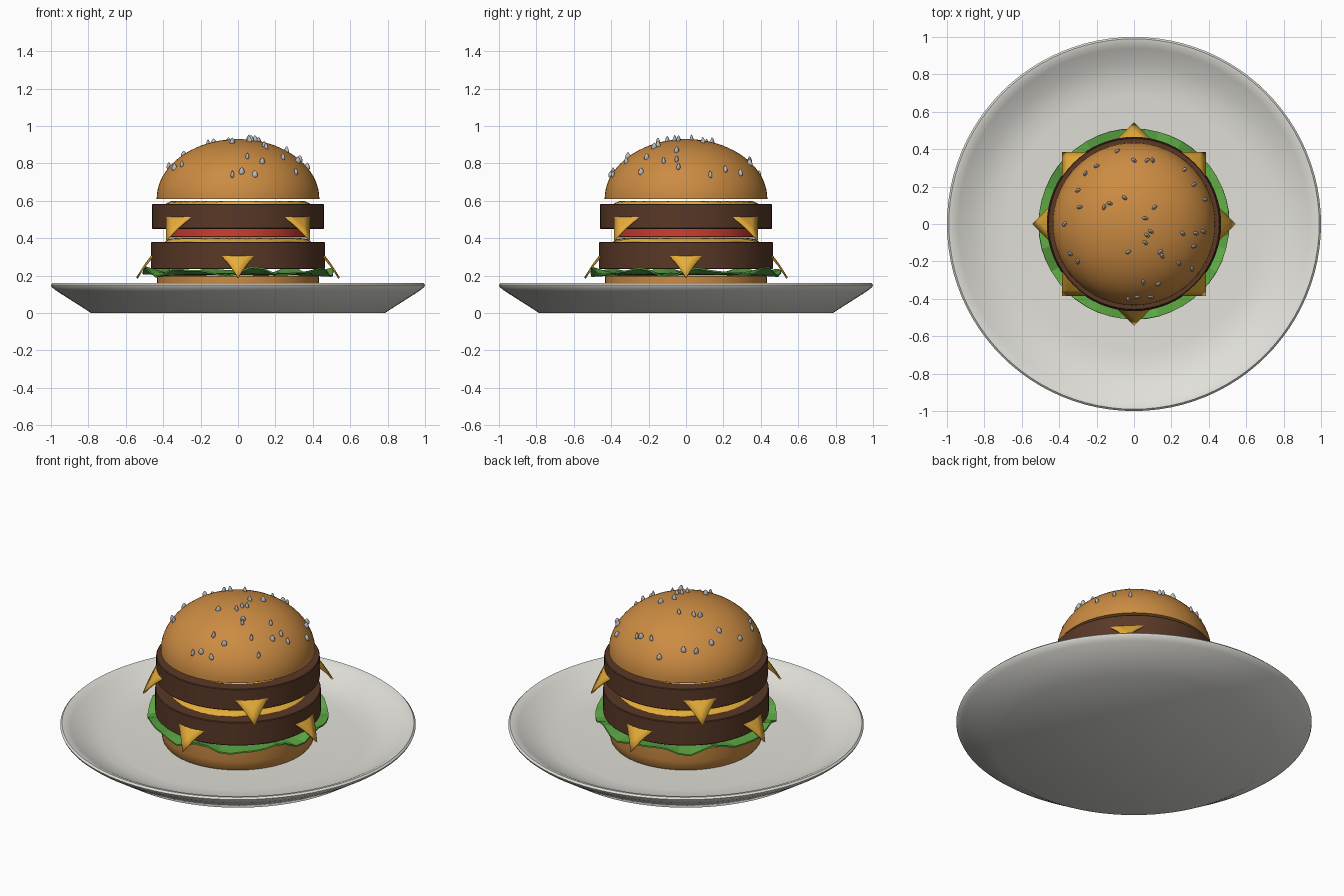
import bpy, bmesh, math, random
from mathutils import Matrix, Vector

random.seed(4)
cube = bpy.data.objects.get("Cube")
if cube:
    bpy.data.objects.remove(cube, do_unlink=True)


def material(name, r, g, b):
    m = bpy.data.materials.new(name)
    m.use_nodes = True
    m.diffuse_color = (r, g, b, 1)
    bsdf = next(n for n in m.node_tree.nodes if n.type == 'BSDF_PRINCIPLED')
    bsdf.inputs["Base Color"].default_value = (r, g, b, 1)
    bsdf.inputs["Roughness"].default_value = 0.6
    return m


BUN = material("toasted bun", 0.6, 0.26, 0.055)
MEAT = material("grilled meat", 0.1, 0.04, 0.02)
CHEESE = material("yellow cheese", 0.8, 0.42, 0.04)
LETTUCE = material("lettuce green", 0.11, 0.4, 0.06)
TOMATO = material("tomato red", 0.6, 0.05, 0.03)
CERAMIC = material("off white ceramic", 0.75, 0.74, 0.69)
SEED = material("seed grey", 0.5, 0.5, 0.52)


def finish(bm, name, mat, smooth=35, recalc=True):
    """Turn a bmesh into a named, coloured, shaded object."""
    if recalc:
        bmesh.ops.recalc_face_normals(bm, faces=bm.faces)
    mesh = bpy.data.meshes.new(name)
    bm.to_mesh(mesh)
    bm.free()
    mesh.materials.append(mat)
    ob = bpy.data.objects.new(name, mesh)
    bpy.context.collection.objects.link(ob)
    if smooth:
        bpy.ops.object.select_all(action='DESELECT')
        ob.select_set(True)
        bpy.context.view_layer.objects.active = ob
        bpy.ops.object.shade_smooth_by_angle(angle=math.radians(smooth))
    return ob


def revolve(profile, steps=64):
    """Spin a radius/height profile around the z axis."""
    bm = bmesh.new()
    vs = [bm.verts.new((r, 0, z)) for r, z in profile]
    es = [bm.edges.new(pair) for pair in zip(vs, vs[1:])]
    bmesh.ops.spin(bm, geom=vs + es, cent=(0, 0, 0), axis=(0, 0, 1),
                   angle=math.tau, steps=steps, use_merge=False)
    bmesh.ops.remove_doubles(bm, verts=bm.verts, dist=0.0005)
    return bm


def disc(name, mat, radius, low, high, bevel=0.004):
    profile = [(0, low), (radius - bevel, low), (radius, low + bevel),
               (radius, high - bevel), (radius - bevel, high), (0, high)]
    return finish(revolve(profile), name, mat)


def thicken(ob, amount):
    mod = ob.modifiers.new("thickness", 'SOLIDIFY')
    mod.thickness = amount
    mod.offset = -1


# Shallow plate with a rounded rim
finish(revolve([(0, 0), (0.785, 0), (0.97, 0.118), (0.995, 0.138), (1, 0.15),
                (0.99, 0.16), (0.97, 0.157), (0.94, 0.14), (0.86, 0.095),
                (0.77, 0.068), (0.68, 0.06), (0, 0.06)], 96), "plate", CERAMIC)

# Lower bun
finish(revolve([(0, 0.055), (0.41, 0.055), (0.425, 0.075), (0.433, 0.12),
                (0.433, 0.195), (0.428, 0.2), (0, 0.2)]), "bottom_bun", BUN)

# Lettuce leaf with a ruffled edge
bm = revolve([(0, 0.212), (0.4, 0.213), (0.46, 0.218), (0.51, 0.224)], 48)
for v in bm.verts:
    a = math.atan2(v.co.y, v.co.x)
    ruffle = 0.018 * math.sin(8 * a) + 0.01 * math.sin(13 * a + 1)
    v.co.z += ruffle * max(0, (v.co.xy.length - 0.38) / 0.13)
for f in bm.faces:
    f.normal_update()
    if f.normal.z < 0:
        f.normal_flip()
thicken(finish(bm, "lettuce", LETTUCE, smooth=0, recalc=False), 0.008)

# Patties and tomato
disc("lower_patty", MEAT, 0.466, 0.235, 0.38)
disc("tomato_slice", TOMATO, 0.365, 0.405, 0.452)
disc("upper_patty", MEAT, 0.46, 0.45, 0.583)


# Square cheese slices whose corners drape through the patty edges
def cheese(name, top, turn):
    bm = bmesh.new()
    bmesh.ops.create_grid(bm, x_segments=24, y_segments=24, size=0.385,
                          matrix=Matrix.Rotation(turn, 4, 'Z'))
    for v in bm.verts:
        v.co.z = top - 2.73 * max(0, v.co.xy.length - 0.35) ** 1.565
    thicken(finish(bm, name, CHEESE, recalc=False), 0.01)


cheese("lower_cheese", 0.4, math.pi / 4)
cheese("upper_cheese", 0.6, 0)

# Domed upper bun
BASE, WIDE, TALL = 0.61, 0.435, 0.32
arc = [i * math.pi / 40 for i in range(21)]
dome = [(WIDE * math.cos(a), BASE + TALL * math.sin(a)) for a in arc]
finish(revolve([(0, BASE)] + dome), "top_bun", BUN)

# Upright teardrop seeds scattered on the dome, in hundredths of a unit
SPOTS = [(-9, 39), (-20, 31), (-26, 27), (-30, 18), (-29, 9), (-16, 9),
         (-13, 11), (-5, 14), (0, 34), (7, 34), (10, 34), (27, 29), (32, 21),
         (38, 13), (11, 9), (6, 3), (9, -4), (7, -6), (6, -10), (-3, -15),
         (14, -15), (15, -17), (26, -5), (37, -4), (33, -5), (32, -12),
         (31, -24), (24, -21), (5, -31), (13, -32), (-3, -40), (2, -39),
         (9, -39), (-34, -16), (-30, -20), (-37, 0)]
bm = bmesh.new()
for sx, sy in SPOTS:
    x, y = sx / 100, sy / 100
    z = BASE + TALL * math.sqrt(max(0, 1 - (x * x + y * y) / WIDE ** 2))
    made = bmesh.ops.create_uvsphere(bm, u_segments=10, v_segments=7, radius=1)
    turn = Matrix.Rotation(random.uniform(0, math.pi), 3, 'Z')
    for v in made["verts"]:
        taper = 0.75 - 0.3 * v.co.z
        local = Vector((v.co.x * 0.02 * taper, v.co.y * 0.012 * taper,
                        v.co.z * 0.02))
        v.co = turn @ local + Vector((x, y, z + 0.008))
finish(bm, "sesame_seeds", SEED, smooth=60)
